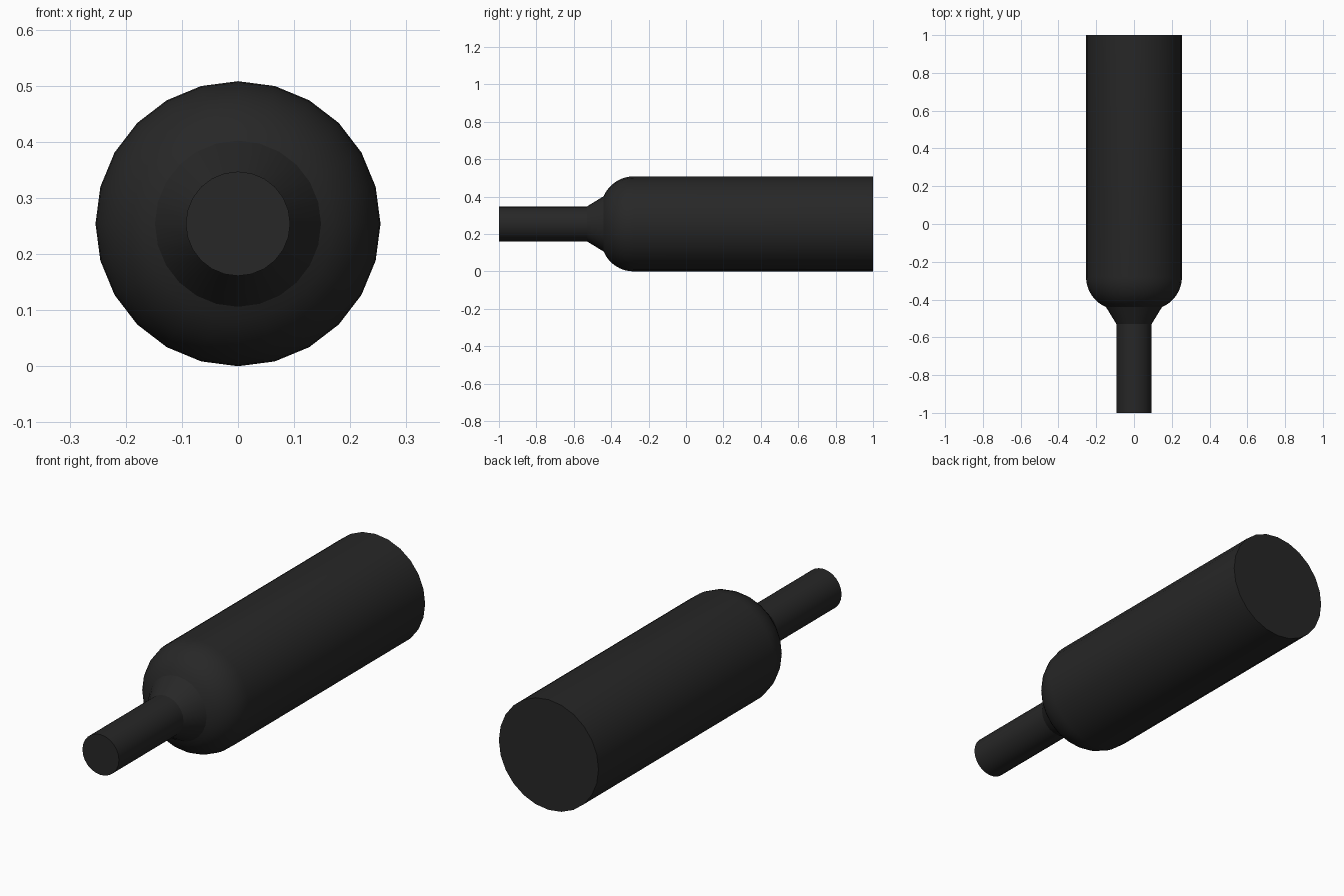
import bpy, bmesh, math

if "Cube" in bpy.data.objects:
    bpy.data.objects.remove(bpy.data.objects["Cube"])

SIDES = 24
R = 0.254  # body radius, also the height of the axis

# Profile as (y, radius): neck, flared collar, rounded shoulder, body
profile = [(-1.0, 0.093), (-0.53, 0.093)]
for i in range(9):
    a = math.radians(23 + (90 - 23) * i / 8)
    profile.append((-0.28 - 0.174 * math.cos(a), 0.08 + 0.174 * math.sin(a)))
profile.append((1.0, R))

# Revolve the profile around the y axis
bm = bmesh.new()
rings = []
for y, r in profile:
    rings.append([bm.verts.new((r * math.sin(2 * math.pi * k / SIDES), y,
                                R + r * math.cos(2 * math.pi * k / SIDES)))
                  for k in range(SIDES)])
for a, b in zip(rings, rings[1:]):
    for k in range(SIDES):
        n = (k + 1) % SIDES
        bm.faces.new((a[k], a[n], b[n], b[k]))

# Flat end caps
bm.faces.new(rings[0])
bm.faces.new(rings[-1])
bmesh.ops.recalc_face_normals(bm, faces=bm.faces[:])

mesh = bpy.data.meshes.new("bottle")
bm.to_mesh(mesh)
bm.free()
bottle = bpy.data.objects.new("bottle", mesh)
bpy.context.collection.objects.link(bottle)

# Near-black finish
mat = bpy.data.materials.new("black")
mat.diffuse_color = (0.02, 0.02, 0.02, 1)
mat.use_nodes = True
mat.node_tree.nodes["Principled BSDF"].inputs["Base Color"].default_value = mat.diffuse_color
mesh.materials.append(mat)

# Smooth sides, crisp rims
bpy.context.view_layer.objects.active = bottle
bottle.select_set(True)
bpy.ops.object.shade_smooth_by_angle(angle=math.radians(30))
